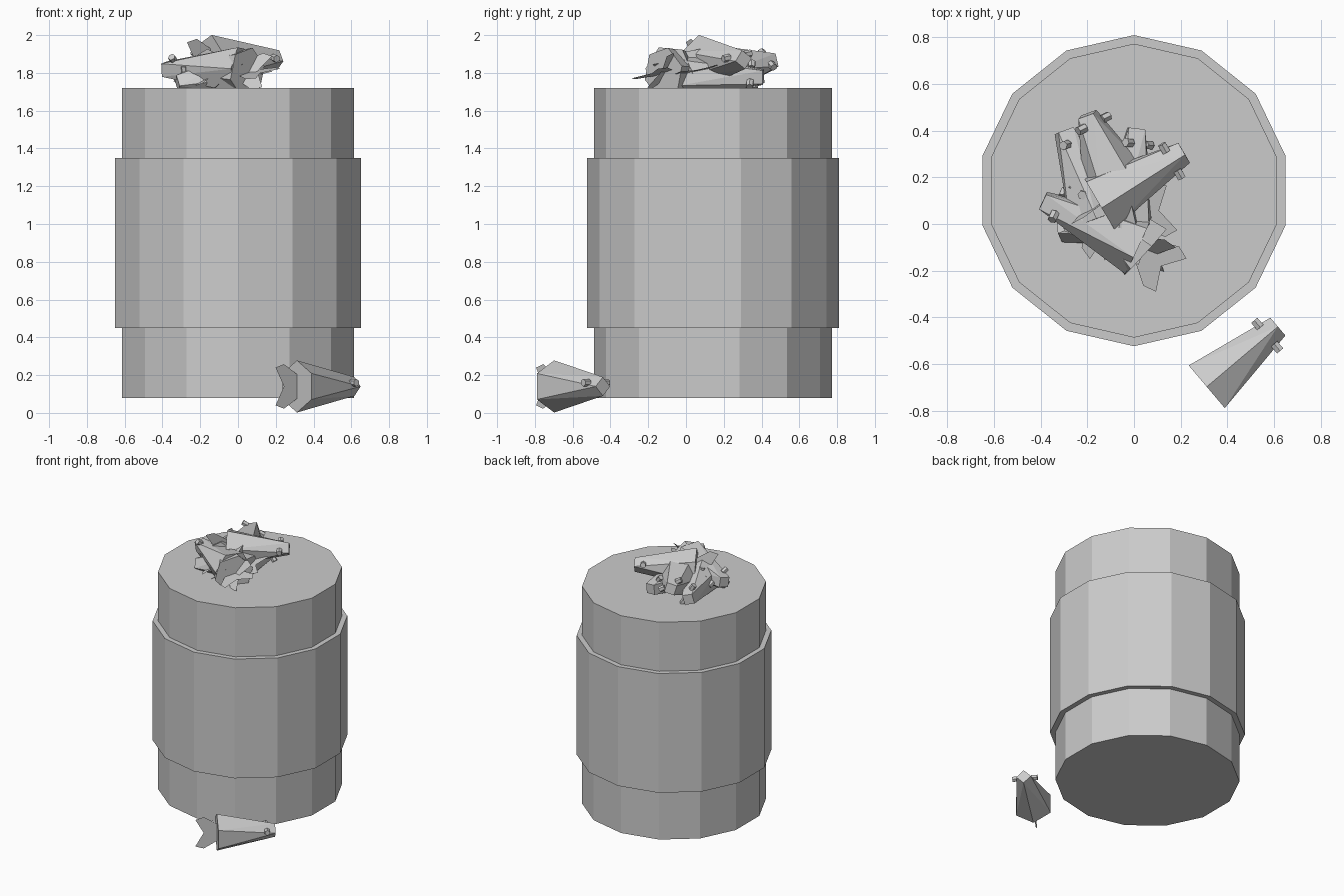
import bpy, bmesh, math
from mathutils import Vector, Matrix

if "Cube" in bpy.data.objects:
    bpy.data.objects.remove(bpy.data.objects["Cube"])

grey = bpy.data.materials.new("plain_grey")
grey.diffuse_color = (0.6, 0.6, 0.6, 1)
grey.use_nodes = True
grey.node_tree.nodes["Principled BSDF"].inputs["Base Color"].default_value = grey.diffuse_color


def finish(bm, name, matrix=None):
    mesh = bpy.data.meshes.new(name)
    bm.to_mesh(mesh)
    bm.free()
    mesh.materials.append(grey)
    obj = bpy.data.objects.new(name, mesh)
    bpy.context.collection.objects.link(obj)
    if matrix:
        obj.matrix_world = matrix
    return obj


def drum(name, radius, z0, z1):
    """Fourteen-sided closed cylinder with a corner toward the back."""
    bm = bmesh.new()
    bmesh.ops.create_cone(bm, cap_ends=True, segments=14, radius1=radius,
                          radius2=radius, depth=z1 - z0)
    bm.verts.ensure_lookup_table()
    first = bm.verts[0].co
    turn = Matrix.Rotation(math.pi / 2 - math.atan2(first.y, first.x), 4, 'Z')
    bmesh.ops.transform(bm, verts=bm.verts, matrix=turn)
    finish(bm, name, Matrix.Translation((0, 0.143, (z0 + z1) / 2)))


def ring(x, sides, radius):
    return [(x, radius * math.sin(2 * math.pi * i / sides),
             radius * math.cos(2 * math.pi * i / sides)) for i in range(sides)]


def fish(name, rear, head, roll=0):
    """Fish along local x: wide end at the origin, narrow end at the head."""
    rear, head = Vector(rear), Vector(head)
    length = (head - rear).length
    x = (head - rear).normalized()
    y = Vector((0, 0, 1)).cross(x).normalized()
    frame = Matrix((x, y, x.cross(y))).transposed().to_4x4()
    frame = Matrix.Translation(rear) @ frame @ Matrix.Rotation(math.radians(roll), 4, 'X')

    # body: hexagon tapering to a small diamond
    bm = bmesh.new()
    pts = ring(0, 6, 0.138) + ring(length, 4, 0.05)
    bmesh.ops.convex_hull(bm, input=[bm.verts.new(p) for p in pts])
    bmesh.ops.dissolve_limit(bm, angle_limit=0.01, verts=bm.verts, edges=bm.edges)
    finish(bm, name + "_body", frame)

    # forked tail: a thin upright sheet, mirrored halves
    bm = bmesh.new()
    for s in (1, -1):
        half = [(0, 0), (0, 0.065), (-0.09, 0.118), (-0.148, 0.10), (-0.09, 0)]
        bm.faces.new([bm.verts.new((px, 0, s * pz)) for px, pz in half[::s]])
    finish(bm, name + "_tail", frame)

    # eyes: small stubs on both sides
    bm = bmesh.new()
    for s in (1, -1):
        place = Matrix.Translation((length * 0.85, s * 0.066, 0.02)) @ Matrix.Rotation(math.pi / 2, 4, 'X')
        bmesh.ops.create_cone(bm, cap_ends=True, segments=6, radius1=0.02,
                              radius2=0.02, depth=0.04, matrix=place)
    finish(bm, name + "_eyes", frame)


# barrel and its wider sleeve
drum("barrel", 0.63, 0.08, 1.72)
drum("barrel_sleeve", 0.667, 0.45, 1.35)

# fish lying on the ground
fish("ground_fish", (0.312, -0.698, 0.14), (0.617, -0.44, 0.14))

# heap of fish on the lid: rear, head, roll
heap = [
    ((-0.15, 0.09, 1.865), (0.215, 0.305, 1.87), 10),
    ((0.02, -0.09, 1.81), (-0.39, 0.10, 1.82), 35),
    ((-0.09, 0.20, 1.82), (-0.20, 0.47, 1.86), 30),
    ((-0.16, 0.02, 1.79), (-0.30, 0.40, 1.78), 60),
    ((-0.04, -0.02, 1.78), (0.01, 0.41, 1.78), 50),
    ((0.05, -0.12, 1.80), (-0.27, 0.17, 1.81), 75),
    ((0.02, 0.04, 1.80), (-0.32, -0.03, 1.74), 80),
]
for i, (rear, head, roll) in enumerate(heap):
    fish("heap_fish_%d" % (i + 1), rear, head, roll)
